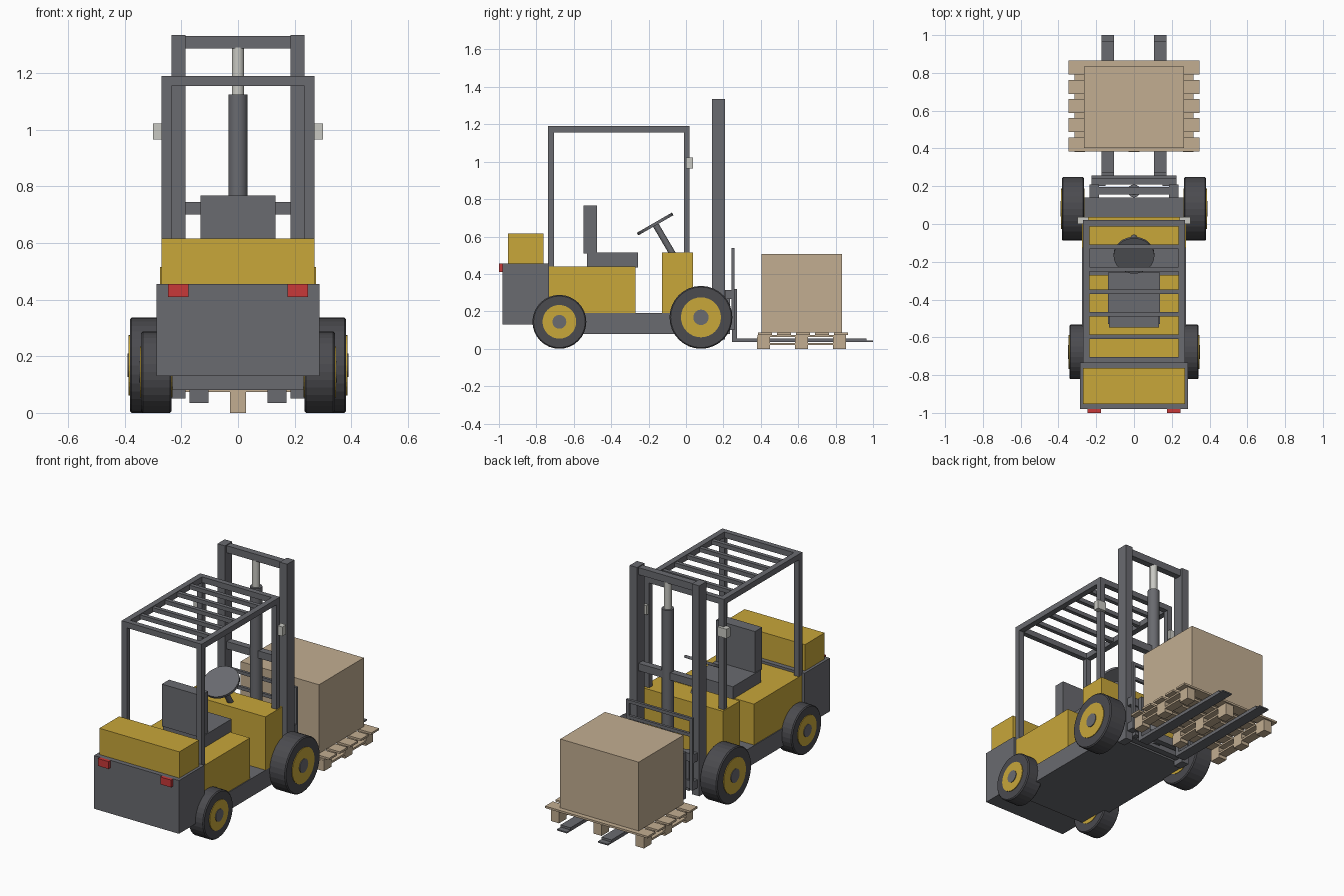
import bpy, math
from mathutils import Vector

if "Cube" in bpy.data.objects:
    bpy.data.objects.remove(bpy.data.objects["Cube"])


def material(name, r, g, b):
    m = bpy.data.materials.new(name)
    m.diffuse_color = (r, g, b, 1)
    m.use_nodes = True
    m.node_tree.nodes["Principled BSDF"].inputs["Base Color"].default_value = m.diffuse_color
    return m


YELLOW = material("yellow_paint", 0.58, 0.385, 0.042)
GREY = material("dark_grey_metal", 0.142, 0.145, 0.16)
RUBBER = material("black_rubber", 0.07, 0.07, 0.078)
TAN = material("tan_wood_and_card", 0.54, 0.42, 0.285)
RED = material("red_lamp", 0.58, 0.04, 0.04)
PALE = material("pale_grey", 0.58, 0.58, 0.54)


def box(name, x, y, z, mat):
    """Box given by its (min, max) along each axis."""
    bpy.ops.mesh.primitive_cube_add(size=1, location=[(a + b) / 2 for a, b in (x, y, z)])
    o = bpy.context.object
    o.name = name
    o.scale = [b - a for a, b in (x, y, z)]
    bpy.ops.object.transform_apply(location=False, rotation=False, scale=True)
    o.data.materials.append(mat)
    return o


def pair(name, x, y, z, mat):
    """The same box on the left and the right."""
    box(name + "_right", x, y, z, mat)
    box(name + "_left", (-x[1], -x[0]), y, z, mat)


def rod(name, p, q, radius, mat, sides=24, smooth=False):
    """Cylinder from point p to point q."""
    p, q = Vector(p), Vector(q)
    bpy.ops.mesh.primitive_cylinder_add(vertices=sides, radius=radius, depth=(q - p).length,
                                        location=(p + q) / 2)
    o = bpy.context.object
    o.name = name
    o.rotation_euler = (q - p).to_track_quat('Z', 'Y').to_euler()
    o.data.materials.append(mat)
    if smooth:
        bpy.ops.object.shade_smooth_by_angle(angle=math.radians(35))
    return o


def wheel(name, side, y, radius, inner, outer, rim, hub):
    """Tyre with a rim disc and hub cap, standing on the ground."""
    def disc(part, a, b, r, mat):
        return rod(f"{name}_{part}", (side * a, y, radius), (side * b, y, radius), r, mat, 32)
    tyre = disc("tyre", inner, outer, radius, RUBBER)
    bevel = tyre.modifiers.new("rounded_shoulder", 'BEVEL')
    bevel.width = 0.006
    bevel.segments = 1
    bevel.limit_method = 'ANGLE'
    bevel.angle_limit = math.radians(40)
    disc("rim", inner - 0.003, outer + 0.004, rim, YELLOW)
    disc("hub", outer - 0.02, outer + 0.008, hub, GREY)


# Chassis, body and counterweight
box("chassis", (-0.275, 0.275), (-0.74, 0.14), (0.08, 0.19), GREY)
box("counterweight", (-0.287, 0.287), (-0.98, -0.733), (0.13, 0.455), GREY)
box("rear_hood", (-0.27, 0.27), (-0.952, -0.762), (0.455, 0.615), YELLOW)
box("body", (-0.27, 0.27), (-0.733, -0.27), (0.19, 0.44), YELLOW)
box("front_cowl", (-0.275, 0.275), (-0.128, 0.038), (0.19, 0.515), YELLOW)
pair("tail_lamp", (0.175, 0.247), (-1.0, -0.98), (0.41, 0.455), RED)

# Wheels
for s, label in ((1, "right"), (-1, "left")):
    wheel("front_wheel_" + label, s, 0.08, 0.168, 0.265, 0.382, 0.107, 0.041)
    wheel("rear_wheel_" + label, s, -0.677, 0.144, 0.235, 0.342, 0.09, 0.037)

# Seat and steering
box("seat_base", (-0.137, 0.137), (-0.53, -0.257), (0.435, 0.515), GREY)
box("seat_back", (-0.132, 0.132), (-0.547, -0.477), (0.51, 0.767), GREY)
centre, axis = Vector((0, -0.165, 0.667)), Vector((0, -0.5, 0.866))
rod("steering_wheel", centre - axis * 0.008, centre + axis * 0.008, 0.108, GREY, 32)
rod("steering_column", (0, -0.07, 0.505), centre, 0.017, GREY, 16)

# Overhead guard
pair("guard_rear_post", (0.235, 0.27), (-0.737, -0.705), (0.44, 1.157), GREY)
pair("guard_front_post", (0.235, 0.27), (-0.012, 0.02), (0.51, 1.157), GREY)
pair("guard_side_rail", (0.235, 0.27), (-0.737, 0.02), (1.155, 1.19), GREY)
for name, y in (("guard_rear_rail", -0.737), ("guard_front_rail", -0.012)):
    box(name, (-0.235, 0.235), (y, y + 0.032), (1.155, 1.19), GREY)
for i in range(5):
    y = -0.12 - i * 0.119
    box("guard_slat", (-0.237, 0.237), (y - 0.012, y + 0.012), (1.16, 1.185), GREY)
pair("head_lamp", (0.24, 0.3), (0.0, 0.037), (0.965, 1.022), PALE)

# Mast and lift cylinder
pair("mast_rail", (0.185, 0.235), (0.138, 0.208), (0.05, 1.335), GREY)
for z0, z1 in ((0.08, 0.13), (0.7, 0.745), (1.287, 1.33)):
    box("mast_crossbar", (-0.185, 0.185), (0.155, 0.195), (z0, z1), GREY)
rod("lift_cylinder", (0, 0.175, 0.1), (0, 0.175, 1.125), 0.034, GREY, 24, True)
rod("lift_piston", (0, 0.175, 1.12), (0, 0.175, 1.29), 0.022, PALE, 24, True)

# Carriage, load backrest and forks
for z0, z1 in ((0.1, 0.15), (0.265, 0.315)):
    box("carriage_bar", (-0.225, 0.225), (0.21, 0.245), (z0, z1), GREY)
pair("carriage_link", (0.15, 0.185), (0.2, 0.235), (0.08, 0.315), GREY)
for z in (0.425, 0.52):
    box("backrest_bar", (-0.225, 0.225), (0.242, 0.258), (z, z + 0.02), GREY)
pair("backrest_post", (0.205, 0.225), (0.242, 0.258), (0.1, 0.54), GREY)
pair("fork_shank", (0.105, 0.172), (0.245, 0.272), (0.035, 0.32), GREY)
pair("fork_blade", (0.105, 0.172), (0.245, 0.965), (0.035, 0.056), GREY)
pair("fork_tip", (0.105, 0.172), (0.965, 1.0), (0.035, 0.043), GREY)

# Pallet
for i in range(5):
    y = 0.422 + i * 0.1015
    box("pallet_plank", (-0.347, 0.347), (y - 0.037, y + 0.037), (0.074, 0.086), TAN)
for x in (-0.287, 0, 0.287):
    span = (x - 0.028, x + 0.028)
    box("pallet_runner", span, (0.382, 0.855), (0.064, 0.074), TAN)
    box("pallet_lower_runner", span, (0.382, 0.855), (0.02, 0.032), TAN)
    for y in (0.415, 0.618, 0.82):
        box("pallet_block", span, (y - 0.035, y + 0.035), (0, 0.064), TAN)

# Cartons, side by side
pair("carton", (0, 0.265), (0.403, 0.835), (0.086, 0.506), TAN)
